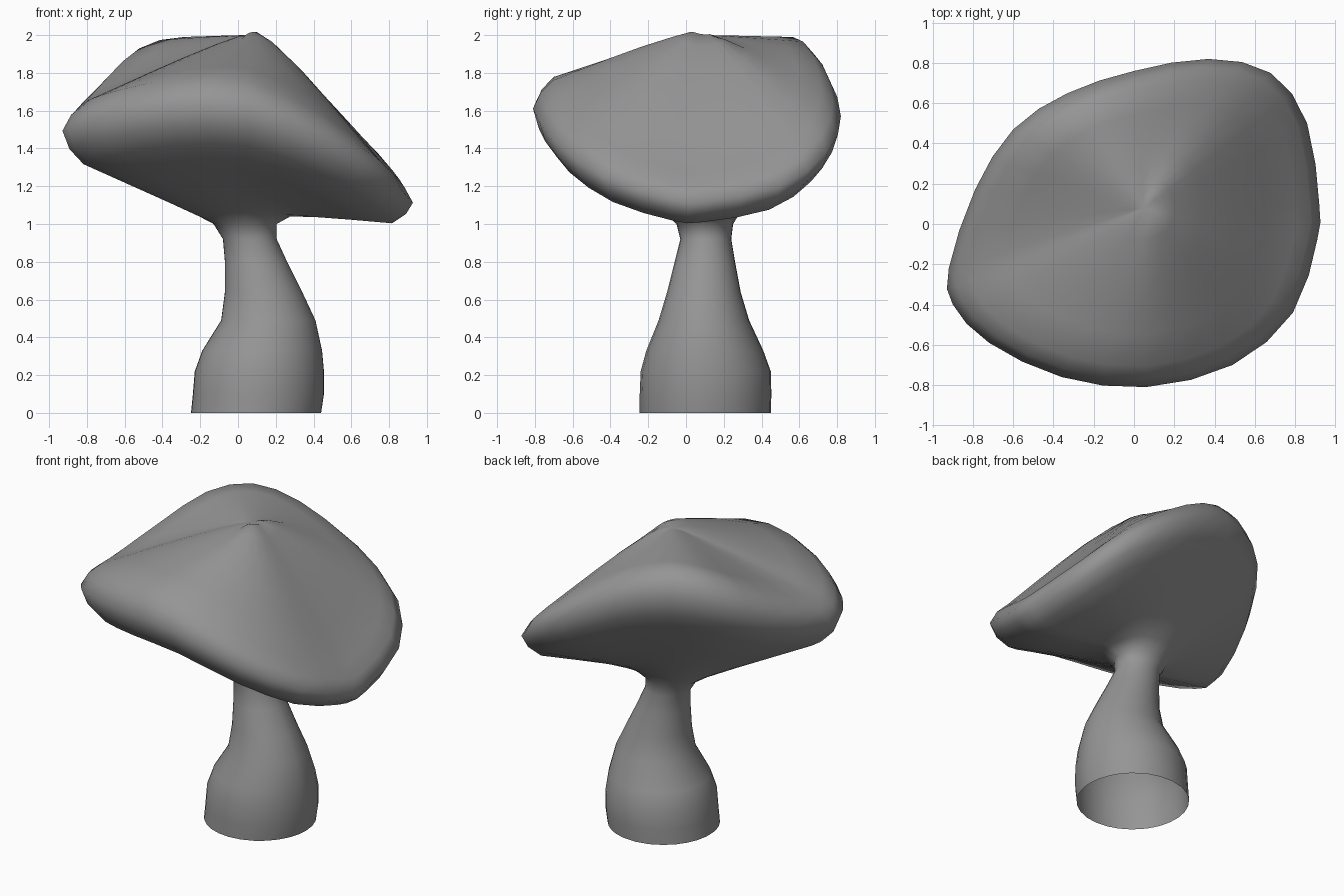
import bpy, bmesh, math
from mathutils import Vector

cube = bpy.data.objects.get("Cube")
if cube:
    bpy.data.objects.remove(cube, do_unlink=True)

grey = bpy.data.materials.new("plain grey")
grey.use_nodes = True
grey.diffuse_color = (0.3, 0.3, 0.3, 1)
grey.node_tree.nodes["Principled BSDF"].inputs["Base Color"].default_value = (0.3, 0.3, 0.3, 1)

# Widest line of the wavy cap rim, counter-clockwise from the left side
rim_path = [(.92, .1, 1.12), (.86, .5, 1.2), (.68, .75, 1.38), (.37, .82, 1.57),
            (0, .76, 1.76), (-.33, .65, 1.84), (-.6, .47, 1.78), (-.79, .17, 1.63),
            (-.92, -.22, 1.5), (-.9, -.4, 1.51), (-.72, -.59, 1.56), (-.36, -.76, 1.62),
            (.06, -.81, 1.61), (.49, -.7, 1.44), (.79, -.44, 1.25), (.91, -.08, 1.13)]

# Stem levels up to the flared neck: x min, x max, y min, y max, z
stem_levels = [(-.25, .44, -.245, .45, 0), (-.24, .455, -.245, .453, .1),
               (-.23, .455, -.24, .45, .22), (-.19, .445, -.21, .41, .33),
               (-.09, .41, -.145, .335, .49), (-.07, .34, -.1, .29, .64),
               (-.07, .26, -.06, .26, .8), (-.08, .205, -.03, .24, .92),
               (-.13, .205, -.05, .25, 1)]

APEX = Vector((.05, .08, 2))


def smooth_loop(points, steps):
    """Closed Catmull-Rom curve through the points."""
    p = [Vector(q) for q in points]
    n = len(p)
    out = []
    for i in range(n):
        a, b, c, d = (p[(i + k) % n] for k in (-1, 0, 1, 2))
        for s in range(steps):
            t = s / steps
            out.append((2 * b + (c - a) * t + (2 * a - 5 * b + 4 * c - d) * t ** 2
                        + (3 * b - a - 3 * c + d) * t ** 3) / 2)
    return out


rim = smooth_loop(rim_path, 2)
angles = [math.atan2(p.y - .1, p.x - .05) for p in rim]


def rim_offset(scale, dz):
    return [Vector((p.x * scale, p.y * scale, p.z + dz)) for p in rim]


rings = []

# Stem
for x0, x1, y0, y1, z in stem_levels:
    rings.append([Vector(((x0 + x1) / 2 + (x1 - x0) / 2 * math.cos(a),
                          (y0 + y1) / 2 + (y1 - y0) / 2 * math.sin(a), z)) for a in angles])
neck = rings[-1]

# Underside of the cap, hollowed a little on its low side
lower = [Vector((p.x * .88, p.y * .88, 1.01 + .82 * (p.z - 1.12))) for p in rim]
for f, lift in ((.12, .04), (.35, .035), (.65, .02)):
    rings.append([n.lerp(p, f) + Vector((0, 0, lift * (.5 + .5 * math.cos(a))))
                  for n, p, a in zip(neck, lower, angles)])

# Rounded rim
upper = rim_offset(.87, .15)
edge = [Vector((p.x * .96, p.y * .96, p.z * .45 + q.z * .55)) for p, q in zip(rim, lower)]
rings += [lower, edge, rim, rim_offset(.95, .085), upper]

# Upper side of the cap, domed towards its low side
for f in (.8, .6, .4, .2, .08):
    ring = []
    for p in upper:
        q = APEX.lerp(p, f)
        bulge = .02 + .1 * max(0, p.x * .9 - p.y * .2)
        q.z += bulge * math.sin(math.pi * f ** .55) * min(1, (APEX.z - p.z) * 4)
        ring.append(q)
    rings.append(ring)

# Join the rings into one skin, open at the bottom and closed at the apex
bm = bmesh.new()
loops = [[bm.verts.new(p) for p in ring] for ring in rings]
count = len(rim)
for low, high in zip(loops, loops[1:]):
    for i in range(count):
        j = (i + 1) % count
        bm.faces.new((low[i], low[j], high[j], high[i]))
tip = bm.verts.new(APEX)
for i in range(count):
    bm.faces.new((loops[-1][i], loops[-1][(i + 1) % count], tip))
for face in bm.faces:
    face.smooth = True

mesh = bpy.data.meshes.new("mushroom")
bm.to_mesh(mesh)
bm.free()
mesh.materials.append(grey)
bpy.context.collection.objects.link(bpy.data.objects.new("mushroom", mesh))
